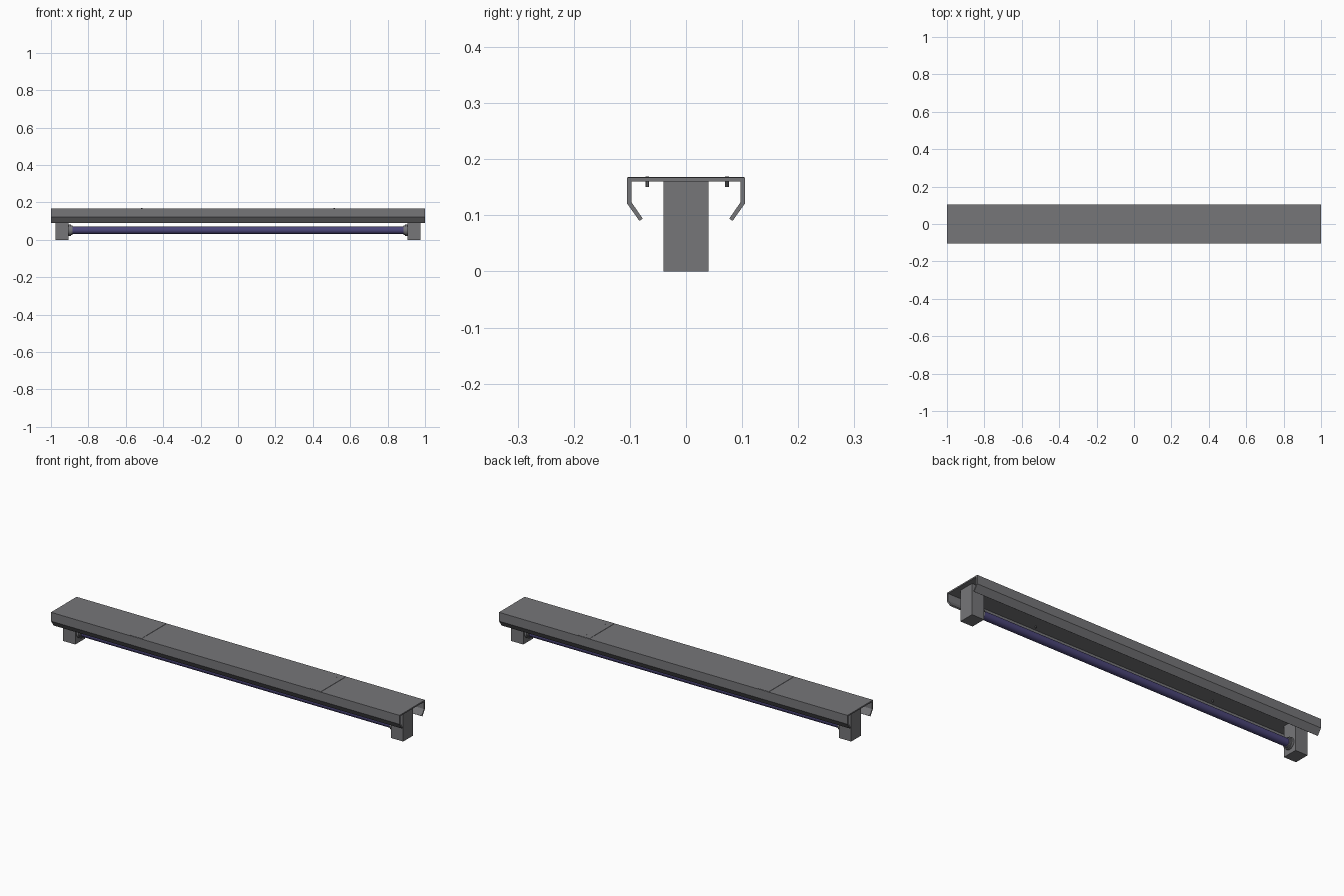
import bpy, bmesh, math
from mathutils import Matrix, Vector

if "Cube" in bpy.data.objects:
    bpy.data.objects.remove(bpy.data.objects["Cube"])


def material(name, rgb):
    m = bpy.data.materials.new(name)
    m.diffuse_color = (*rgb, 1)
    m.use_nodes = True
    m.node_tree.nodes["Principled BSDF"].inputs["Base Color"].default_value = m.diffuse_color
    return m


METAL = material("grey metal", (0.18, 0.18, 0.19))
GLASS = material("violet tube", (0.07, 0.06, 0.19))


def finish(name, bm, mat, smooth=False):
    bmesh.ops.recalc_face_normals(bm, faces=bm.faces[:])
    me = bpy.data.meshes.new(name)
    bm.to_mesh(me)
    bm.free()
    me.materials.append(mat)
    ob = bpy.data.objects.new(name, me)
    bpy.context.collection.objects.link(ob)
    if smooth:
        bpy.ops.object.select_all(action='DESELECT')
        ob.select_set(True)
        bpy.context.view_layer.objects.active = ob
        bpy.ops.object.shade_smooth_by_angle(angle=math.radians(35))
    return ob


def box(name, lo, hi, mat):
    bm = bmesh.new()
    lo, hi = Vector(lo), Vector(hi)
    bmesh.ops.create_cube(bm, size=1, matrix=Matrix.Translation((lo + hi) / 2)
                          @ Matrix.Diagonal((*(hi - lo), 1)))
    return finish(name, bm, mat)


def cylinder(name, centre, radius, length, axis, mat, sides=16):
    bm = bmesh.new()
    rot = Matrix.Rotation(math.pi / 2, 4, 'Y') if axis == 'X' else Matrix()
    bmesh.ops.create_cone(bm, cap_ends=True, segments=sides, radius1=radius, radius2=radius,
                          depth=length, matrix=Matrix.Translation(centre) @ rot)
    return finish(name, bm, mat, smooth=True)


# Folded sheet housing: half profile (y, z), mirrored and extruded along x
outer = [(0.105, 0.167), (0.105, 0.121), (0.083, 0.090)]
inner = [(0.077, 0.094), (0.097, 0.123), (0.097, 0.160)]
half = outer + inner
profile = half + [(-y, z) for y, z in reversed(half)]
bm = bmesh.new()
face = bm.faces.new([bm.verts.new((-1, y, z)) for y, z in profile])
ext = bmesh.ops.extrude_face_region(bm, geom=[face])
bmesh.ops.translate(bm, vec=(2, 0, 0),
                    verts=[v for v in ext["geom"] if isinstance(v, bmesh.types.BMVert)])
finish("housing", bm, METAL)

# Tube
TUBE_Z = 0.051
cylinder("lamp_tube", (0, 0, TUBE_Z), 0.02, 1.79, 'X', GLASS)

for s, side in ((-1, "left"), (1, "right")):
    # End block holding the tube
    xs = sorted((s * 0.906, s * 0.976))
    box(side + "_end_block", (xs[0], -0.04, 0), (xs[1], 0.04, 0.161), METAL)
    # Round socket, in two steps
    cylinder(side + "_socket", (s * 0.901, 0, TUBE_Z), 0.03, 0.014, 'X', METAL)
    cylinder(side + "_socket_ring", (s * 0.892, 0, TUBE_Z), 0.025, 0.012, 'X', METAL)
    # Thin mounting strap over the housing
    x = s * 0.515
    box(side + "_strap", (x - 0.033, -0.103, 0.1665), (x + 0.033, 0.103, 0.1685), METAL)
    # Bolts through strap and housing
    for y, end in ((-0.069, "front"), (0.073, "back")):
        cylinder(f"{side}_{end}_bolt", (x, y, 0.1597), 0.0035, 0.0188, 'Z', METAL, 10)
